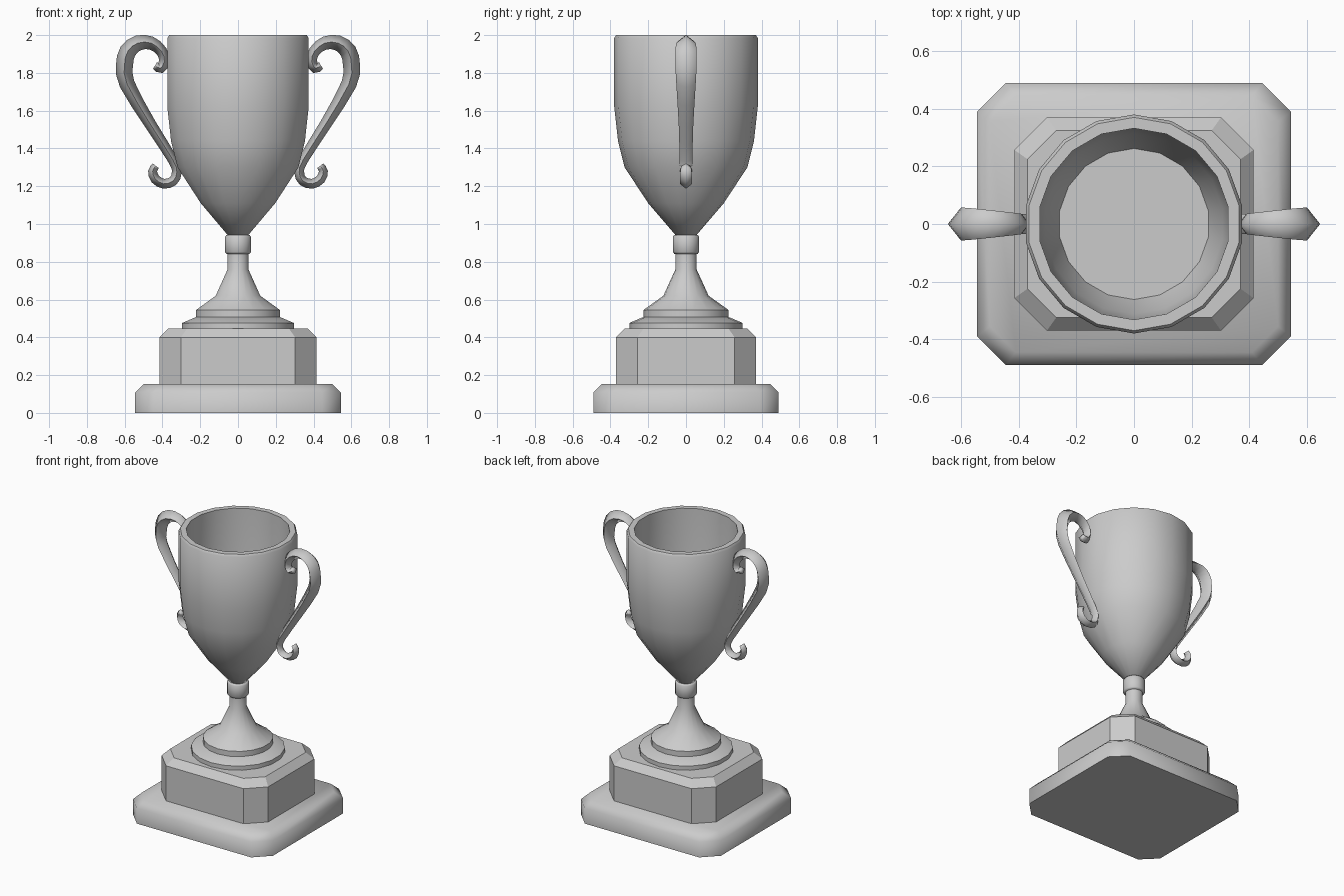
import bpy, bmesh
from math import sin, cos, pi, radians
from mathutils import Vector

if "Cube" in bpy.data.objects:
    bpy.data.objects.remove(bpy.data.objects["Cube"])


def loft(name, rings, angle):
    """Skin a list of equal-length point rings, cap both ends, smooth by angle."""
    bm = bmesh.new()
    loops = [[bm.verts.new(p) for p in ring] for ring in rings]
    n = len(loops[0])
    for a, b in zip(loops, loops[1:]):
        for i in range(n):
            j = (i + 1) % n
            bm.faces.new((a[i], a[j], b[j], b[i]))
    bm.faces.new(loops[0])
    bm.faces.new(loops[-1])
    bmesh.ops.recalc_face_normals(bm, faces=bm.faces)
    mesh = bpy.data.meshes.new(name)
    bm.to_mesh(mesh)
    bm.free()
    obj = bpy.data.objects.new(name, mesh)
    bpy.context.collection.objects.link(obj)
    bpy.ops.object.select_all(action='DESELECT')
    obj.select_set(True)
    bpy.context.view_layer.objects.active = obj
    bpy.ops.object.shade_smooth_by_angle(angle=radians(angle))
    return obj


def cut_rect(x, y, c, z):
    """Rectangle with chamfered corners."""
    return [(x, y - c, z), (x - c, y, z), (c - x, y, z), (-x, y - c, z),
            (-x, c - y, z), (c - x, -y, z), (x - c, -y, z), (x, c - y, z)]


def lathe(name, profile, angle=40, sides=18):
    """Turn a (radius, height) profile around z."""
    steps = [pi / 2 + 2 * pi * i / sides for i in range(sides)]
    return loft(name, [[(r * cos(a), r * sin(a), z) for a in steps]
                       for r, z in profile], angle)


def catmull(points, steps):
    """Smooth curve through points, including any radius value."""
    pts = [Vector(p) for p in points]
    pts = [2 * pts[0] - pts[1]] + pts + [2 * pts[-1] - pts[-2]]
    out = []
    for a, b, c, d in zip(pts, pts[1:], pts[2:], pts[3:]):
        for s in range(steps):
            t = s / steps
            out.append(0.5 * (2 * b + (c - a) * t + (2 * a - 5 * b + 4 * c - d) * t ** 2
                              + (3 * b - a - 3 * c + d) * t ** 3))
    return out + [pts[-2]]


# Rounded lower plinth
loft("lower_plinth", [cut_rect(.545, .49, .1, 0), cut_rect(.545, .49, .1, .108),
                      cut_rect(.5, .445, .09, .153)], 50)

# Faceted upper block with sloped top edge
loft("upper_block", [cut_rect(.415, .37, .113, .15), cut_rect(.415, .37, .113, .4),
                     cut_rect(.37, .325, .1, .447)], 30)

# Turned foot, stem and collar
lathe("foot_disc", [(.3, .445), (.3, .476), (.225, .508)])
lathe("stem", [(.225, .5), (.225, .545), (.12, .62), (.056, .76), (.056, .86)])
lathe("collar", [(.062, .842), (.07, .852), (.07, .932), (.062, .942)], 60)

# Hollow cup
lathe("cup", [(.05, .935), (.2, 1.11), (.325, 1.3), (.36, 1.44), (.38, 1.62),
              (.38, 1.985), (.37, 2.0), (.332, 2.0), (.33, 1.62), (.312, 1.44),
              (.262, 1.3)], 50)

# Scrolled handle: (x, z, radius) along the path, diamond section, mirrored
path = catmull([(.44, 1.838, .02), (.41, 1.825, .028), (.39, 1.862, .028),
                (.405, 1.915, .03), (.46, 1.958, .035), (.53, 1.958, .041),
                (.583, 1.915, .045), (.601, 1.84, .045), (.587, 1.74, .041),
                (.465, 1.53, .031), (.345, 1.34, .027), (.324, 1.275, .026),
                (.343, 1.228, .026), (.393, 1.213, .026), (.438, 1.238, .026),
                (.452, 1.28, .024), (.435, 1.308, .02)], 2)
rings = []
for i, p in enumerate(path):
    d = path[min(i + 1, len(path) - 1)] - path[max(i - 1, 0)]
    t = Vector((d.x, 0, d.y)).normalized()
    side = Vector((t.z, 0, -t.x)) * p.z
    wide = Vector((0, p.z * 1.25, 0))
    mid = Vector((p.x, 0, p.y))
    rings.append([mid + side, mid + wide, mid - side, mid - wide])
handle = loft("handles", rings, 100)
handle.modifiers.new("mirror", 'MIRROR').use_axis[0] = True
